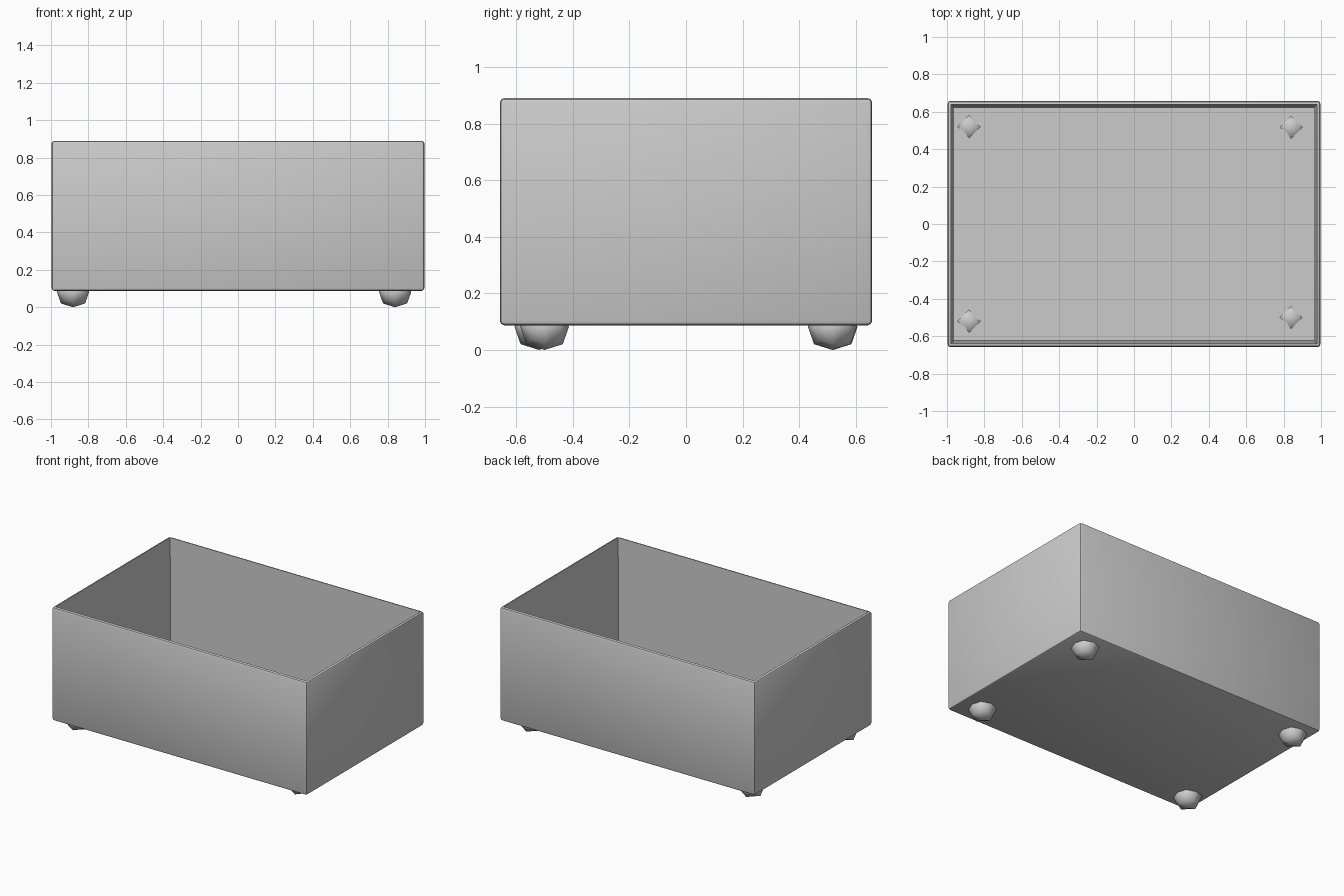
import bpy, bmesh
from mathutils import Vector

if "Cube" in bpy.data.objects:
    bpy.data.objects.remove(bpy.data.objects["Cube"])


def finish(bm, name):
    bmesh.ops.recalc_face_normals(bm, faces=bm.faces[:])
    mesh = bpy.data.meshes.new(name)
    bm.to_mesh(mesh)
    bm.free()
    obj = bpy.data.objects.new(name, mesh)
    bpy.context.collection.objects.link(obj)
    return obj


def smooth(obj, angle):
    bpy.ops.object.select_all(action='DESELECT')
    obj.select_set(True)
    bpy.context.view_layer.objects.active = obj
    bpy.ops.object.shade_smooth_by_angle(angle=angle)


# Open box: thin walls that thicken slightly towards a thick floor
HX, HY, Z0, Z1, FLOOR = 0.997, 0.658, 0.087, 0.89, 0.143
bm = bmesh.new()
bmesh.ops.create_cube(bm, size=2)
for v in bm.verts:
    v.co = Vector((v.co.x * HX, v.co.y * HY, Z0 if v.co.z < 0 else Z1))
outer_edges = bm.edges[:]
top = max(bm.faces, key=lambda f: f.calc_center_median().z)
bmesh.ops.inset_region(bm, faces=[top], thickness=0.026)
cavity = bmesh.ops.extrude_face_region(bm, geom=[top])
for v in [g for g in cavity['geom'] if isinstance(g, bmesh.types.BMVert)]:
    v.co.x *= 1 - 0.016 / HX
    v.co.y *= 1 - 0.016 / HY
    v.co.z = FLOOR
if top.is_valid:
    bmesh.ops.delete(bm, geom=[top], context='FACES_ONLY')
bmesh.ops.bevel(bm, geom=outer_edges, offset=0.016, segments=2,
                profile=0.5, affect='EDGES')
smooth(finish(bm, "box"), 0.7)

# Feet: coarse rounded cubes whose tips poke through the floor
R, RZ = 0.086, 0.081
for name, x, y in (("front_left_foot", -0.882, -0.52),
                   ("front_right_foot", 0.84, -0.50),
                   ("back_left_foot", -0.882, 0.52),
                   ("back_right_foot", 0.84, 0.517)):
    bm = bmesh.new()
    bmesh.ops.create_cube(bm, size=2)
    for v in bm.verts:
        v.co = Vector((v.co.x * R, v.co.y * R, v.co.z * RZ))
    foot = finish(bm, name)
    foot.location = (x, y, RZ)
    smooth(foot, 3.14)
    mod = foot.modifiers.new("round", 'SUBSURF')
    mod.levels = mod.render_levels = 1
    mod.use_limit_surface = False
